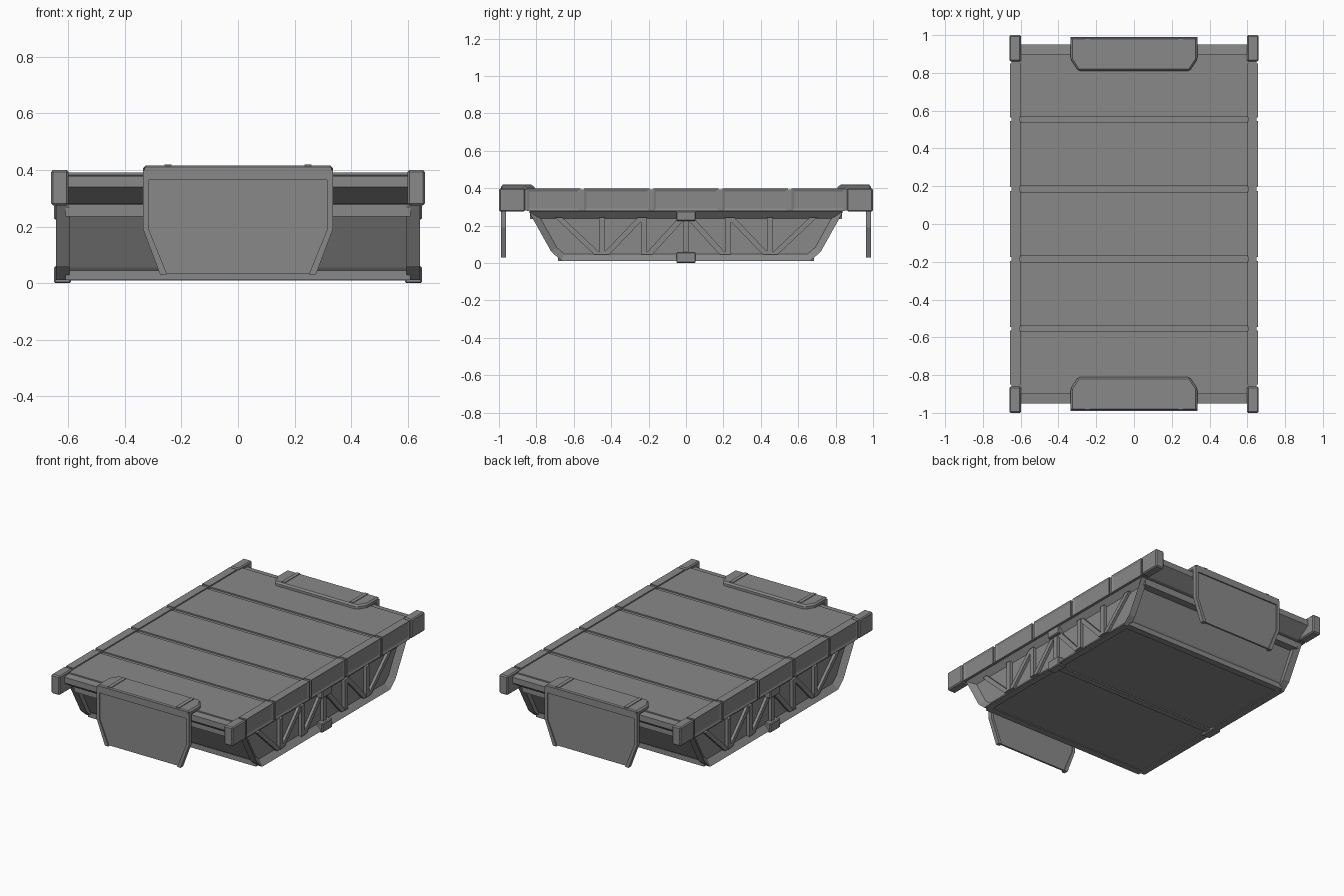
import bpy, bmesh
from mathutils import Vector

cube = bpy.data.objects.get("Cube")
if cube:
    bpy.data.objects.remove(cube, do_unlink=True)

grey = bpy.data.materials.new("mid_grey")
grey.use_nodes = True
grey.diffuse_color = (0.25, 0.25, 0.25, 1)
grey.node_tree.nodes["Principled BSDF"].inputs["Base Color"].default_value = (0.25, 0.25, 0.25, 1)


def prism(name, points, axis, lo, hi, bevel=0.0, inset=None, face_dir=1):
    """Extrude a 2D outline along an axis; optionally recess one end face."""
    def place(p, d):
        v = [p[0], p[1]]
        v.insert(axis, d)
        return Vector(v)
    bm = bmesh.new()
    ends = [[bm.verts.new(place(p, d)) for p in points] for d in (lo, hi)]
    caps = [bm.faces.new(e) for e in ends]
    n = len(points)
    for i in range(n):
        j = (i + 1) % n
        bm.faces.new((ends[0][i], ends[0][j], ends[1][j], ends[1][i]))
    bmesh.ops.recalc_face_normals(bm, faces=bm.faces[:])
    if inset:
        face = caps[1] if face_dir > 0 else caps[0]
        bmesh.ops.inset_region(bm, faces=[face], thickness=inset[0], use_even_offset=True)
        shift = Vector((0, 0, 0))
        shift[axis] = -face_dir * inset[1]
        bmesh.ops.translate(bm, verts=face.verts[:], vec=shift)
    mesh = bpy.data.meshes.new(name)
    bm.to_mesh(mesh)
    bm.free()
    mesh.materials.append(grey)
    obj = bpy.data.objects.new(name, mesh)
    bpy.context.collection.objects.link(obj)
    if bevel:
        mod = obj.modifiers.new("edge_bevel", 'BEVEL')
        mod.width = bevel
        mod.segments = 1
    return obj


def box(name, x, y, z, bevel=0.0):
    return prism(name, [(x[0], y[0]), (x[1], y[0]), (x[1], y[1]), (x[0], y[1])], 2, *z, bevel=bevel)


def span(side, a, b):
    return tuple(sorted((side * a, side * b)))


def mirrored(half):
    """Complete an outline by reflecting its first coordinate."""
    return half + [(-a, b) for a, b in reversed(half)]


# Deck core with sloping end undersides, and raised planks between grooves
prism("deck_core", mirrored([(0.90, 0.382), (0.95, 0.378), (0.95, 0.34), (0.86, 0.28)]), 0, -0.61, 0.61)
seams = [-0.555, -0.185, 0.185, 0.555]
stops = [-0.90] + seams + [0.90]
for a, b in zip(stops, stops[1:]):
    lo = a + 0.015 if a in seams else a
    hi = b - 0.015 if b in seams else b
    box("deck_plank", (-0.605, 0.605), (lo, hi), (0.375, 0.39))

# Lower hull, its end beams and the strap across the bottom
prism("lower_hull", mirrored([(0.81, 0.285), (0.69, 0.055), (0.66, 0.018)]), 0, -0.61, 0.61)
box("bottom_strap", (-0.61, 0.61), (-0.02, 0.02), (0.01, 0.03))
for end in (-1, 1):
    box("hull_end_beam", (-0.61, 0.61), span(end, 0.77, 0.835), (0.235, 0.278))
    box("hull_foot_beam", (-0.61, 0.61), span(end, 0.64, 0.685), (0.012, 0.045))

frame_outline = mirrored([(0.84, 0.275), (0.72, 0.06), (0.665, 0.012)])
for side in (-1, 1):
    # Upper rail: recessed segments, narrow joints and heavy corner blocks
    box("rail_core", span(side, 0.605, 0.648), (-0.90, 0.90), (0.282, 0.393))
    joints = [-0.86] + seams + [0.86]
    for a, b in zip(joints, joints[1:]):
        lo, hi = a + 0.01, b - 0.01
        prism("rail_segment", [(lo, 0.278), (hi, 0.278), (hi, 0.398), (lo, 0.398)], 0,
              *span(side, 0.602, 0.656), inset=(0.014, 0.006), face_dir=side)
    for end in (-1, 1):
        box("corner_block", span(side, 0.598, 0.66), span(end, 0.86, 1.0), (0.275, 0.4), bevel=0.007)

    # Truss side: tapered frame with posts and diagonals
    prism("truss_frame", frame_outline, 0, *span(side, 0.595, 0.642),
          inset=(0.037, 0.032), face_dir=side)
    for y in (-0.45, -0.225, 0, 0.225, 0.45):
        box("truss_post", span(side, 0.6, 0.632), (y - 0.016, y + 0.016), (0.045, 0.245))
    for end in (-1, 1):
        for top, bottom in ((0.68, 0.47), (0.24, 0.43), (0.02, 0.2)):
            w = 0.02
            prism("truss_diagonal",
                  [(end * (top - w), 0.243), (end * (top + w), 0.243),
                   (end * (bottom + w), 0.045), (end * (bottom - w), 0.045)],
                  0, *span(side, 0.6, 0.628))
    for z in ((0.0, 0.06), (0.225, 0.277)):
        box("frame_clip", span(side, 0.59, 0.65), (-0.052, 0.052), z, bevel=0.005)

# Hanging end aprons with side ribs and a cap hooked over the deck
for end in (-1, 1):
    prism("apron_panel", mirrored([(0.325, 0.4), (0.325, 0.19), (0.262, 0.035)]), 1,
          *span(end, 0.97, 0.982))
    box("apron_top_band", (-0.33, 0.33), span(end, 0.965, 0.99), (0.365, 0.41))
    for side in (-1, 1):
        rib = [(0.335, 0.4), (0.335, 0.19), (0.275, 0.03), (0.25, 0.03), (0.315, 0.19), (0.315, 0.4)]
        prism("apron_rib", [(side * x, z) for x, z in rib], 1, *span(end, 0.963, 0.99))
        box("cap_strip", span(side, 0.235, 0.26), span(end, 0.825, 0.982), (0.39, 0.42))
    cap = mirrored([(0.335, 0.99), (0.335, 0.87), (0.295, 0.81)])
    prism("apron_cap", [(x, end * y) for x, y in cap], 2, 0.38, 0.416, bevel=0.01)
